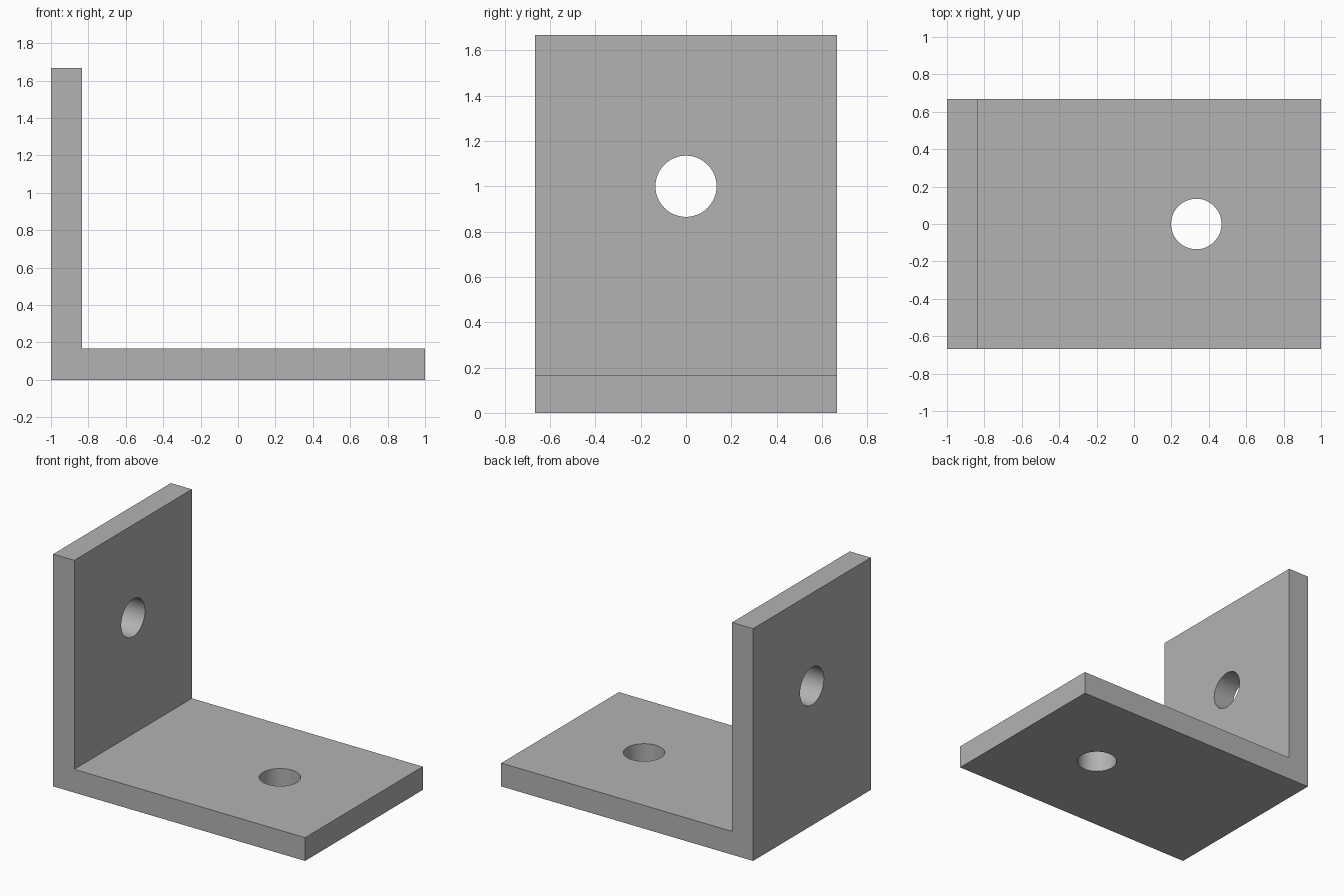
import bpy
import bmesh
from math import pi, radians
from mathutils import Vector

default = bpy.data.objects.get("Cube")
if default:
    bpy.data.objects.remove(default, do_unlink=True)

# Overall sizes
HALF_LENGTH = 1.0
HALF_WIDTH = 0.667
HEIGHT = 1.667
THICKNESS = 0.167
HOLE_RADIUS = 0.135

# Single plain grey
grey = bpy.data.materials.new("plain grey")
grey.use_nodes = True
colour = (0.45, 0.45, 0.45, 1)
grey.diffuse_color = colour
grey.node_tree.nodes["Principled BSDF"].inputs["Base Color"].default_value = colour


def extruded_profile(name, profile, half_width):
    """Extrude an x-z outline along y, centred on y = 0."""
    bm = bmesh.new()
    face = bm.faces.new([bm.verts.new((x, -half_width, z)) for x, z in profile])
    result = bmesh.ops.extrude_face_region(bm, geom=[face])
    moved = [g for g in result["geom"] if isinstance(g, bmesh.types.BMVert)]
    bmesh.ops.translate(bm, verts=moved, vec=Vector((0, 2 * half_width, 0)))
    bmesh.ops.recalc_face_normals(bm, faces=bm.faces)
    mesh = bpy.data.meshes.new(name)
    bm.to_mesh(mesh)
    bm.free()
    mesh.materials.append(grey)
    obj = bpy.data.objects.new(name, mesh)
    bpy.context.collection.objects.link(obj)
    return obj


def drill(target, location, rotation):
    """Cut a round hole through the target."""
    bpy.ops.mesh.primitive_cylinder_add(
        vertices=64, radius=HOLE_RADIUS, depth=3 * THICKNESS,
        location=location, rotation=rotation)
    cutter = bpy.context.object
    cutter.name = "hole_cutter"
    cutter.hide_render = True
    cutter.data.materials.append(grey)
    bpy.ops.object.select_all(action="DESELECT")
    target.select_set(True)
    bpy.context.view_layer.objects.active = target
    cut = target.modifiers.new("hole", "BOOLEAN")
    cut.operation = "DIFFERENCE"
    cut.solver = "EXACT"
    cut.object = cutter
    bpy.ops.object.modifier_apply(modifier=cut.name)
    bpy.data.objects.remove(cutter, do_unlink=True)


# L-shaped bracket: upright plate on the -x end of a base plate
inner_x = -HALF_LENGTH + THICKNESS
bracket = extruded_profile("angle_bracket", [
    (-HALF_LENGTH, 0), (HALF_LENGTH, 0), (HALF_LENGTH, THICKNESS),
    (inner_x, THICKNESS), (inner_x, HEIGHT), (-HALF_LENGTH, HEIGHT),
], HALF_WIDTH)

# Bolt holes in the base and the upright
drill(bracket, (0.333, 0, THICKNESS / 2), (0, 0, 0))
drill(bracket, (-HALF_LENGTH + THICKNESS / 2, 0, 1.0), (0, pi / 2, 0))

# Smooth hole walls, crisp edges
bpy.ops.object.select_all(action="DESELECT")
bracket.select_set(True)
bpy.context.view_layer.objects.active = bracket
bpy.ops.object.shade_smooth_by_angle(angle=radians(30))
